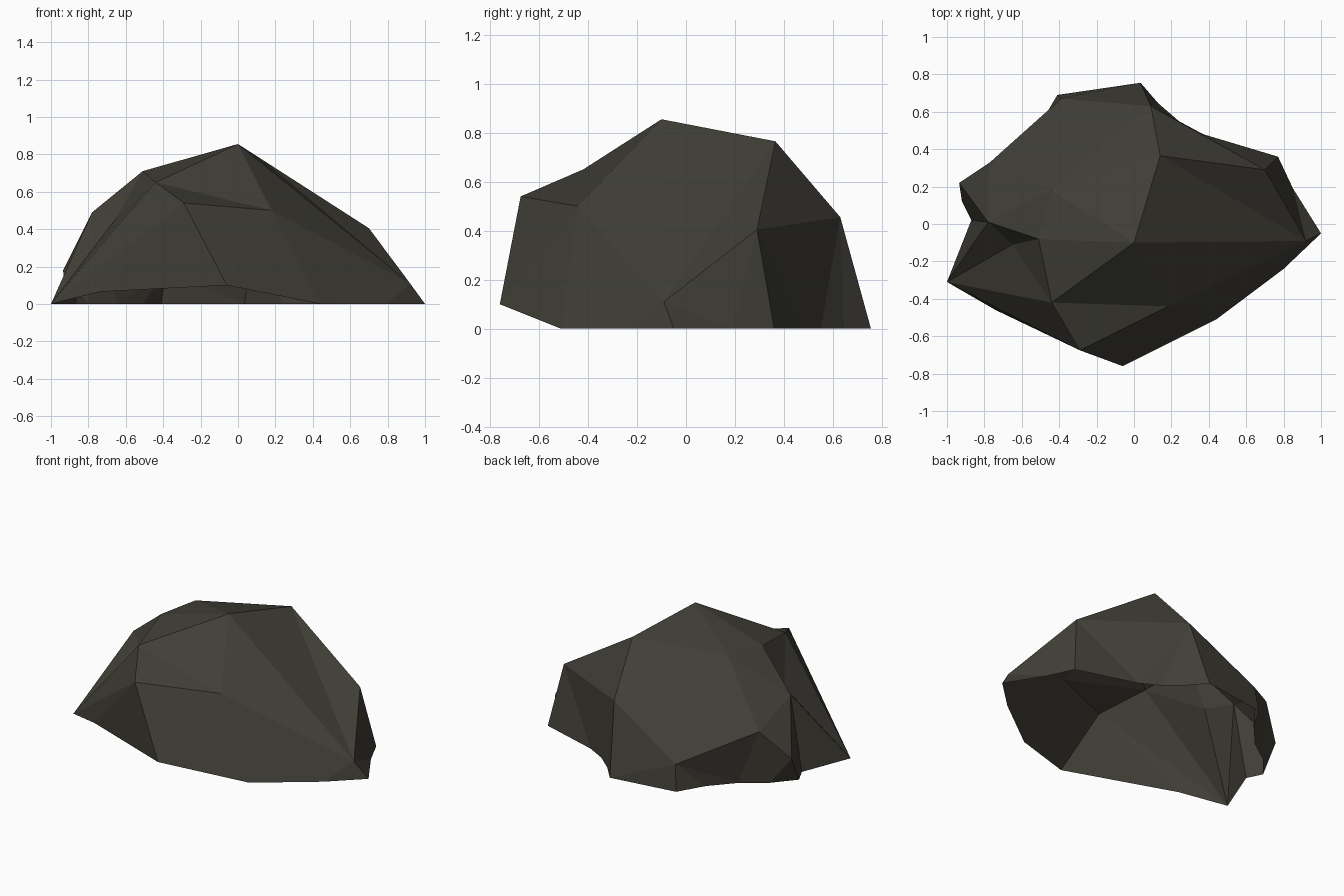
import bpy, bmesh
from mathutils import Vector

if "Cube" in bpy.data.objects:
    bpy.data.objects.remove(bpy.data.objects["Cube"])

# Corner points: ground rim (z is 0 unless given)
pts = {
    'V': (1, -.05), 'Z': (.85, .19), 'Y': (.77, .36), 'a': (.37, .48),
    'b': (.24, .55), 'c': (.13, .645), 'D': (.035, .755), 'F': (-.41, .69),
    'f': (-.51, .52), 'g': (-.645, .37), 'h': (-.80, .26), 'I': (-.92, .12),
    'J': (-.87, .02), 'L': (-1, -.31), 'S': (-.74, -.46, .065),
    'Q': (-.06, -.76, .10), 'T': (.44, -.51), 'U': (.80, -.24),
}
# Shoulder and crown points
pts.update({
    'W': (.92, -.09, .11), 'X': (.70, .29, .405), 'C': (.09, .63, .455),
    'E': (-.39, .67, .17), 'G': (-.77, .33, .36), 'H': (-.935, .22, .18),
    'K': (-.78, .01, .49), 'P': (-.29, -.675, .54), 'R': (.18, -.44, .50),
    'B': (.14, .365, .765), 'n': (-.44, .18, .72), 'N': (-.51, -.08, .71),
    'M': (-.65, -.11, .46), 'O': (-.44, -.42, .65), 'A': (0, -.10, .855),
})

bm = bmesh.new()
vert = {k: bm.verts.new(p if len(p) == 3 else (*p, 0)) for k, p in pts.items()}


def facet(keys):
    if len(set(keys)) == len(keys):
        bm.faces.new([vert[k] for k in keys])


def stitch(outer, inner):
    """Fill the band between two chains of points, taking the shorter diagonal."""
    def gap(p, q):
        return (vert[p].co - vert[q].co).length
    i = j = 0
    while i < len(outer) - 1 or j < len(inner) - 1:
        step_outer = j == len(inner) - 1 or (
            i < len(outer) - 1
            and gap(outer[i + 1], inner[j]) <= gap(outer[i], inner[j + 1]))
        if step_outer:
            facet((outer[i], outer[i + 1], inner[j]))
            i += 1
        else:
            facet((outer[i], inner[j + 1], inner[j]))
            j += 1


# Lower wall from rim to shoulder, then the bands up to the crown
stitch("VZYabcDFfghIJLSQTUV", "WXCEGHKLPRW")
stitch("WXCEGK", "BnN")
stitch("KL", "NM")
stitch("LPRW", "OA")
# Closing facets of the crown and left side
for keys in ("ABW", "ABn", "AnN", "ANO", "NMO", "LMO", "GHK"):
    facet(keys)

# Consistent outward normals (the underside is open)
bmesh.ops.recalc_face_normals(bm, faces=bm.faces)
if sum(f.normal.z * f.calc_area() for f in bm.faces) < 0:
    bmesh.ops.reverse_faces(bm, faces=bm.faces)

mesh = bpy.data.meshes.new("rock")
bm.to_mesh(mesh)
bm.free()
rock = bpy.data.objects.new("rock", mesh)
bpy.context.collection.objects.link(rock)

# Dark stone colour
stone = bpy.data.materials.new("dark stone")
stone.diffuse_color = (.052, .049, .038, 1)
stone.use_nodes = True
stone.node_tree.nodes["Principled BSDF"].inputs["Base Color"].default_value = stone.diffuse_color
mesh.materials.append(stone)
